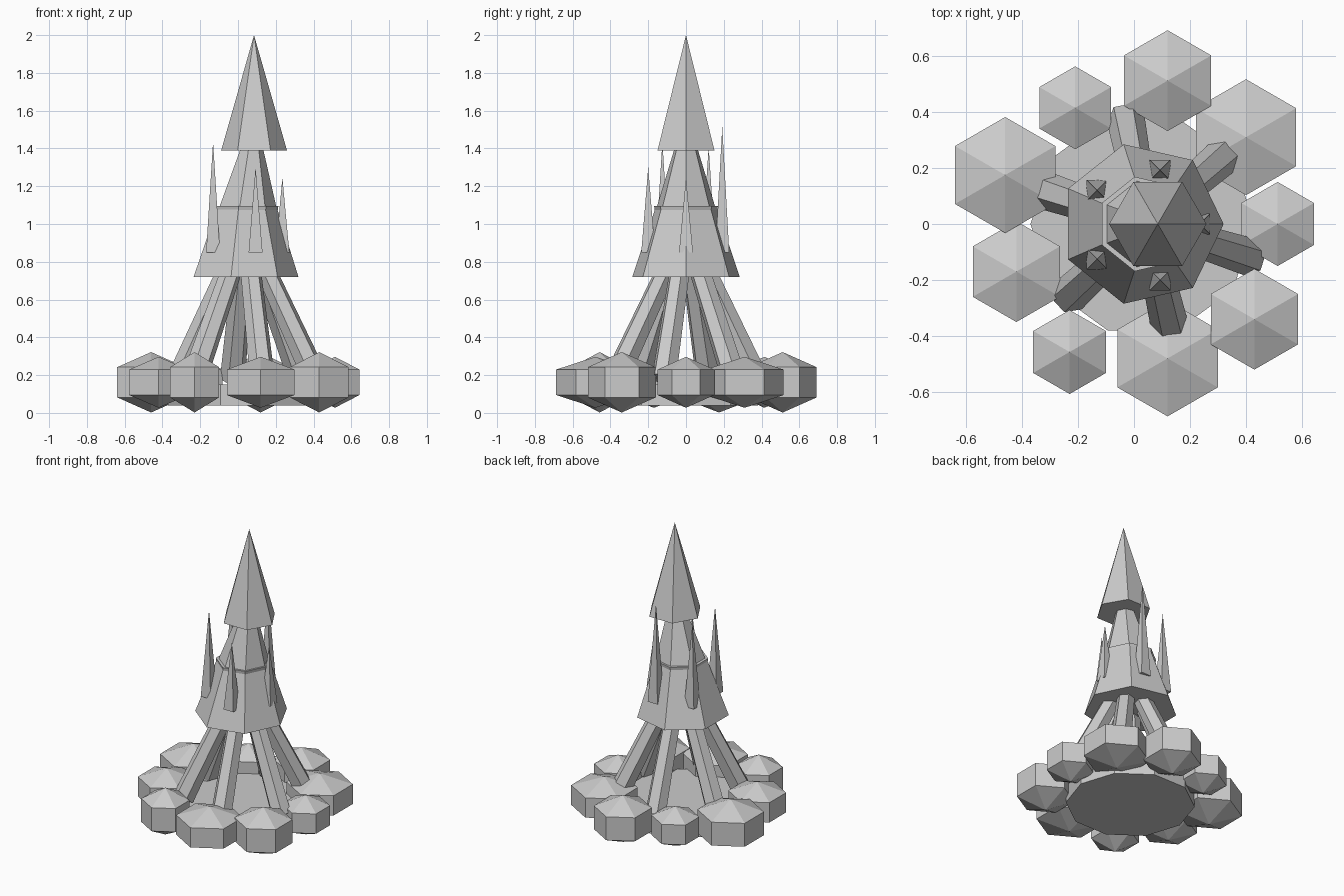
import bpy, bmesh
from math import cos, sin, pi, radians
from mathutils import Vector

if "Cube" in bpy.data.objects:
    bpy.data.objects.remove(bpy.data.objects["Cube"])


def frustum(name, p0, r0, p1, r1, sides, turn=0.0, upright=True):
    """Closed tapered prism between two centres; r1 = 0 gives a point."""
    p0, p1 = Vector(p0), Vector(p1)
    if upright:
        u, v = Vector((1, 0, 0)), Vector((0, 1, 0))
    else:
        axis = (p1 - p0).normalized()
        u = Vector((0, 0, 1)).cross(axis).normalized()
        v = axis.cross(u)
    bm = bmesh.new()

    def ring(p, r):
        angles = [turn + 2 * pi * i / sides for i in range(sides)]
        return [bm.verts.new(p + u * (r * cos(a)) + v * (r * sin(a))) for a in angles]

    low = ring(p0, r0)
    bm.faces.new(low[::-1])
    if r1 > 0:
        high = ring(p1, r1)
        bm.faces.new(high)
    else:
        tip = bm.verts.new(p1)
    for i in range(sides):
        j = (i + 1) % sides
        if r1 > 0:
            bm.faces.new((low[i], low[j], high[j], high[i]))
        else:
            bm.faces.new((low[i], low[j], tip))
    finish(name, bm)


def finish(name, bm):
    bmesh.ops.recalc_face_normals(bm, faces=bm.faces)
    mesh = bpy.data.meshes.new(name)
    bm.to_mesh(mesh)
    bm.free()
    ob = bpy.data.objects.new(name, mesh)
    bpy.context.collection.objects.link(ob)
    return ob


# Ground disc
frustum("base_disc", (0.03, 0, 0.04), 0.40, (0.03, 0, 0.15), 0.40, 10)

# Ring of faceted boulders: x, y, hexagon radius, half height
boulders = [
    (0.513, 0.00, 0.150, 0.135), (0.40, 0.31, 0.207, 0.135), (0.12, 0.512, 0.180, 0.160),
    (-0.21, 0.415, 0.148, 0.135), (-0.46, 0.175, 0.207, 0.160), (-0.42, -0.17, 0.180, 0.135),
    (-0.23, -0.457, 0.150, 0.160), (0.12, -0.48, 0.207, 0.135), (0.43, -0.34, 0.180, 0.160),
]
for x, y, r, h in boulders:
    bm = bmesh.new()
    bmesh.ops.create_uvsphere(bm, u_segments=6, v_segments=3, radius=1)
    k = r / sin(pi / 3)
    bmesh.ops.scale(bm, vec=(k, k, h), verts=bm.verts)
    ob = finish("boulder", bm)
    ob.location = (x, y, 0.162)

# Six splayed legs
for i in range(6):
    a = radians(-18 + 60 * i)
    foot = (0.05 + 0.38 * cos(a), 0.38 * sin(a), 0.18)
    head = (0.045 + 0.09 * cos(a), 0.09 * sin(a), 0.79)
    frustum("leg", foot, 0.068, head, 0.055, 6, upright=False)

# Seven-sided tower: skirt, collar and neck
frustum("skirt", (0.028, 0, 0.72), 0.292, (0.04, 0, 1.08), 0.168, 7)
frustum("collar", (0.04, 0, 1.05), 0.166, (0.041, 0, 1.095), 0.173, 7)
frustum("neck", (0.042, 0, 1.06), 0.168, (0.072, 0, 1.42), 0.056, 7)

# Pointed roof
frustum("spire", (0.085, 0, 1.39), 0.174, (0.085, 0, 2.0), 0, 6)

# Five thin spikes on the skirt: x, y, tip height
spikes = [(0.235, 0.0, 1.245), (0.093, 0.192, 1.515), (-0.132, 0.12, 1.41),
          (-0.132, -0.125, 1.435), (0.093, -0.2, 1.30)]
for x, y, top in spikes:
    frustum("spike", (x, y, 0.85), 0.052, (x, y, top), 0, 4, turn=pi / 4)
